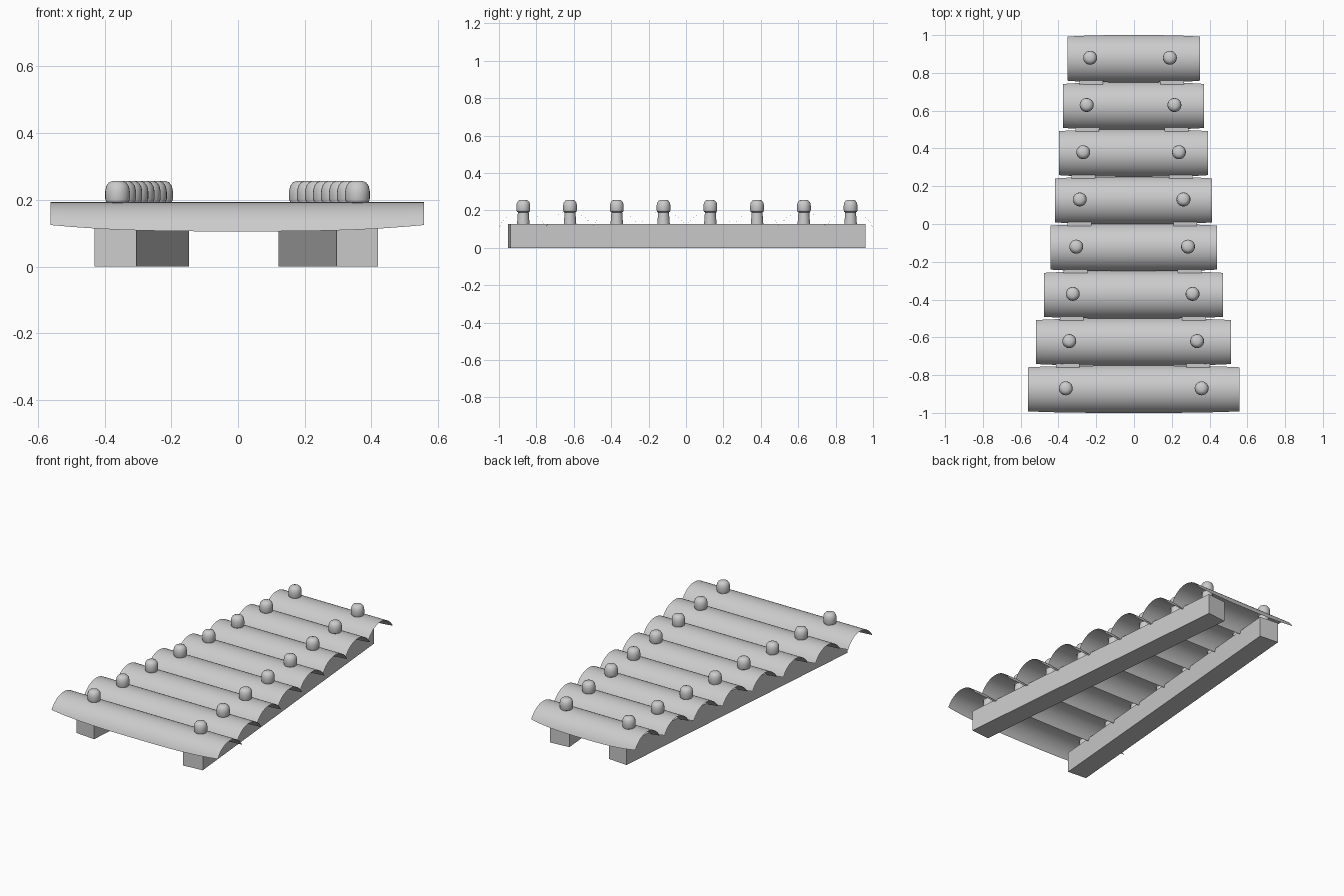
import bpy, bmesh, math
from mathutils import Vector

cube = bpy.data.objects.get("Cube")
if cube:
    bpy.data.objects.remove(cube)

grey = bpy.data.materials.new("plain grey")
grey.use_nodes = True
grey.diffuse_color = (0.6, 0.6, 0.6, 1)
grey.node_tree.nodes["Principled BSDF"].inputs["Base Color"].default_value = (0.6, 0.6, 0.6, 1)


def finish(name, bm, smooth=True):
    mesh = bpy.data.meshes.new(name)
    bm.to_mesh(mesh)
    bm.free()
    mesh.materials.append(grey)
    obj = bpy.data.objects.new(name, mesh)
    bpy.context.collection.objects.link(obj)
    if smooth:
        bpy.ops.object.select_all(action="DESELECT")
        obj.select_set(True)
        bpy.context.view_layer.objects.active = obj
        bpy.ops.object.shade_smooth_by_angle(angle=math.radians(40))
    return obj


def arched_bar(name, half_length, y, radius=0.133, nx=20, na=20):
    """Thin arched sheet whose long edges lift a little toward the ends."""
    bm = bmesh.new()
    rows = []
    for i in range(nx + 1):
        u = 2 * i / nx - 1
        spread = math.radians(70 - 9 * abs(u) ** 3)
        row = []
        for j in range(na + 1):
            a = spread * (2 * j / na - 1)
            row.append(bm.verts.new((half_length * u - 0.002,
                                     y + radius * math.sin(a),
                                     0.06 + radius * math.cos(a))))
        rows.append(row)
    for r, s in zip(rows, rows[1:]):
        for j in range(na):
            bm.faces.new((r[j], s[j], s[j + 1], r[j + 1]))
    finish(name, bm)


def peg(name, x, y, sides=24):
    """Lathed pin with a narrow neck and a domed head."""
    profile = [(0.034, 0.12), (0.031, 0.16), (0.029, 0.19), (0.034, 0.193),
               (0.037, 0.203), (0.037, 0.225), (0.034, 0.241),
               (0.026, 0.252), (0.014, 0.257)]
    bm = bmesh.new()
    rings = [[bm.verts.new((x + r * math.cos(math.tau * k / sides),
                            y + r * math.sin(math.tau * k / sides), z))
              for k in range(sides)] for r, z in profile]
    for low, high in zip(rings, rings[1:]):
        for k in range(sides):
            n = (k + 1) % sides
            bm.faces.new((low[k], low[n], high[n], high[k]))
    bm.faces.new(rings[-1])
    bm.faces.new(rings[0][::-1])
    finish(name, bm)


def rail(name, front_x, back_x, front_y=-0.945, back_y=0.955, width=0.125, height=0.127):
    """Square-ended beam running between two floor points."""
    start, end = Vector((front_x, front_y, 0)), Vector((back_x, back_y, 0))
    side = (end - start).normalized().cross(Vector((0, 0, 1))) * width / 2
    up = Vector((0, 0, height))
    bm = bmesh.new()
    base = [bm.verts.new(p) for p in (start - side, start + side, end + side, end - side)]
    top = [bm.verts.new(v.co + up) for v in base]
    bm.faces.new(base[::-1])
    bm.faces.new(top)
    for k in range(4):
        n = (k + 1) % 4
        bm.faces.new((base[k], base[n], top[n], top[k]))
    finish(name, bm, smooth=False)


# Two converging support rails
rail("right_rail", -0.367, -0.209)
rail("left_rail", 0.358, 0.183)

# Sounding bars, shortest at the back, each held by two pegs
half_lengths = [0.351, 0.373, 0.395, 0.416, 0.441, 0.474, 0.516, 0.56]
for i, half in enumerate(half_lengths):
    y = 0.875 - 0.25 * i
    t = i / 7
    arched_bar(f"bar_{i + 1}", half, y)
    peg(f"right_peg_{i + 1}", -0.232 - 0.129 * t, y + 0.005)
    peg(f"left_peg_{i + 1}", 0.19 + 0.168 * t, y + 0.005)
